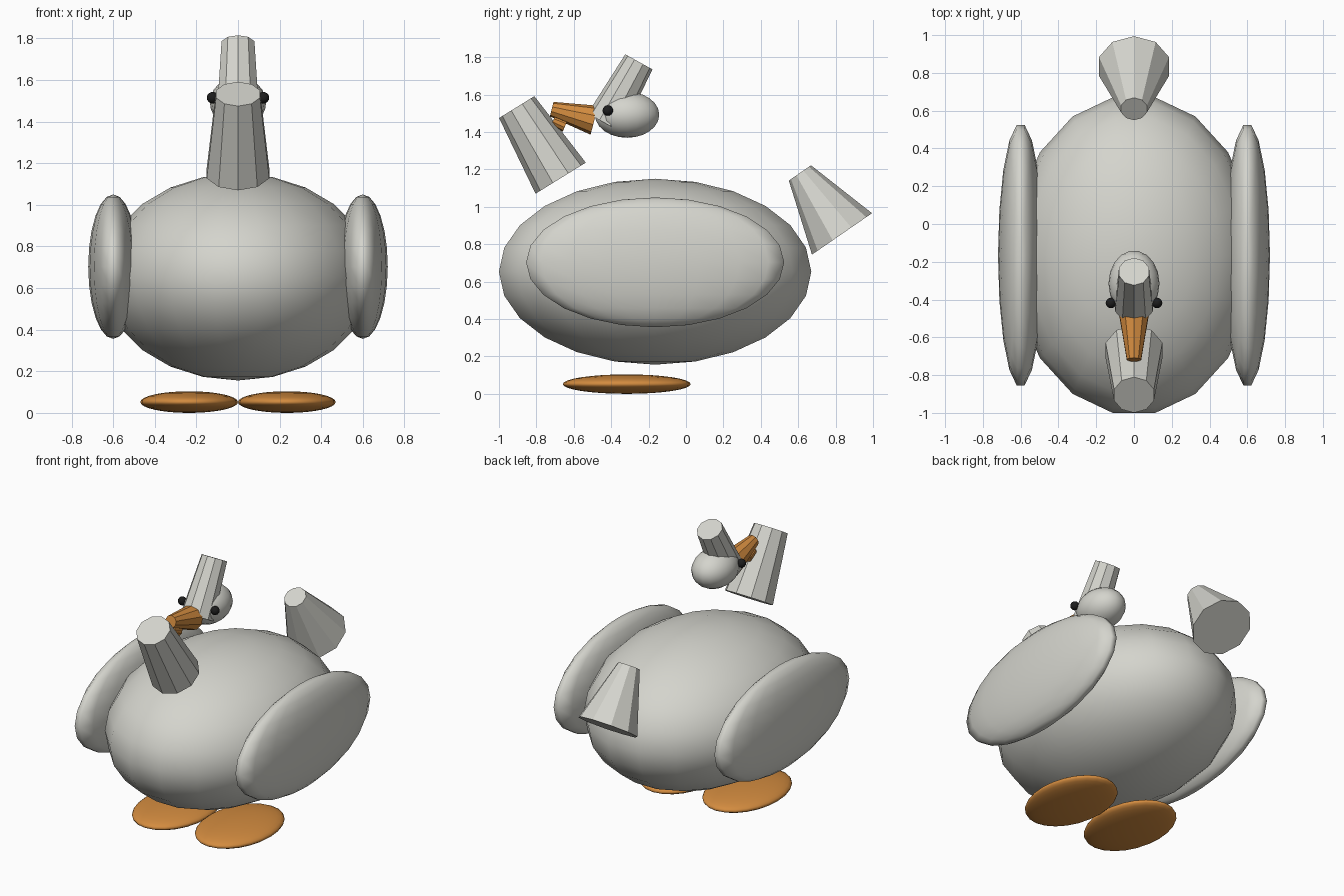
import bpy, bmesh, math
from mathutils import Vector

if "Cube" in bpy.data.objects:
    bpy.data.objects.remove(bpy.data.objects["Cube"])


def material(name, rgb):
    m = bpy.data.materials.new(name)
    m.diffuse_color = (*rgb, 1)
    m.use_nodes = True
    m.node_tree.nodes["Principled BSDF"].inputs["Base Color"].default_value = m.diffuse_color
    return m


feather = material("pale_feather", (0.66, 0.66, 0.61))
orange = material("orange", (0.65, 0.26, 0.05))
black = material("black", (0.012, 0.012, 0.012))


def finish(bm, name, mat, smooth):
    bmesh.ops.recalc_face_normals(bm, faces=bm.faces)
    for f in bm.faces:
        f.smooth = smooth
    me = bpy.data.meshes.new(name)
    bm.to_mesh(me)
    bm.free()
    me.materials.append(mat)
    ob = bpy.data.objects.new(name, me)
    bpy.context.collection.objects.link(ob)
    return ob


def ellipsoid(name, center, radii, mat, segs=18, rings=12):
    """Smooth ellipsoid with its poles on z, scaled to exact half-extents."""
    bm = bmesh.new()
    bmesh.ops.create_uvsphere(bm, u_segments=segs, v_segments=rings, radius=1)
    # keep a vertex column on the x axis
    if max(v.co.x for v in bm.verts) < 0.999:
        for v in bm.verts:
            v.co = Vector((v.co.y, -v.co.x, v.co.z))
    ext = [max(abs(v.co[i]) for v in bm.verts) for i in range(3)]
    for v in bm.verts:
        v.co = Vector([center[i] + v.co[i] * radii[i] / ext[i] for i in range(3)])
    return finish(bm, name, mat, True)


def tapered_tube(name, a, ra, b, rb, mat, sides=10):
    """Capped cone on the centre plane between (y, z) points a and b."""
    bm = bmesh.new()
    a, b = Vector((0, *a)), Vector((0, *b))
    side = Vector((1, 0, 0))
    up = (b - a).normalized().cross(side)
    rings = []
    for c, r in ((a, ra), (b, rb)):
        ring = []
        for k in range(sides):
            t = math.tau * k / sides
            ring.append(bm.verts.new(c + r * (math.cos(t) * up + math.sin(t) * side)))
        bm.faces.new(ring)
        rings.append(ring)
    for k in range(sides):
        n = (k + 1) % sides
        bm.faces.new((rings[0][k], rings[0][n], rings[1][n], rings[1][k]))
    return finish(bm, name, mat, False)


# Body and head
ellipsoid("body", (0, -0.165, 0.653), (0.65, 0.835, 0.497), feather)
ellipsoid("head", (0, -0.315, 1.492), (0.135, 0.172, 0.123), feather)

# Paired wings, feet and eyes
for s, label in ((-1, "left"), (1, "right")):
    ellipsoid(label + "_wing", (0.6 * s, -0.165, 0.703), (0.12, 0.69, 0.347), feather)
    ellipsoid(label + "_foot", (0.235 * s, -0.317, 0.052), (0.235, 0.342, 0.052), orange, 24, 16)
    ellipsoid(label + "_eye", (0.122 * s, -0.418, 1.515), (0.028, 0.028, 0.028), black, 12, 8)

# Neck pieces and tail
tapered_tube("lower_neck", (-0.67, 1.153), 0.158, (-0.905, 1.533), 0.111, feather)
tapered_tube("upper_neck", (-0.434, 1.448), 0.105, (-0.252, 1.775), 0.083, feather)
tapered_tube("tail", (0.834, 0.855), 0.195, (0.609, 1.181), 0.072, feather)

# Beak halves
tapered_tube("upper_beak", (-0.49, 1.463), 0.08, (-0.718, 1.522), 0.04, orange)
tapered_tube("lower_beak", (-0.645, 1.435), 0.036, (-0.71, 1.462), 0.03, orange)
